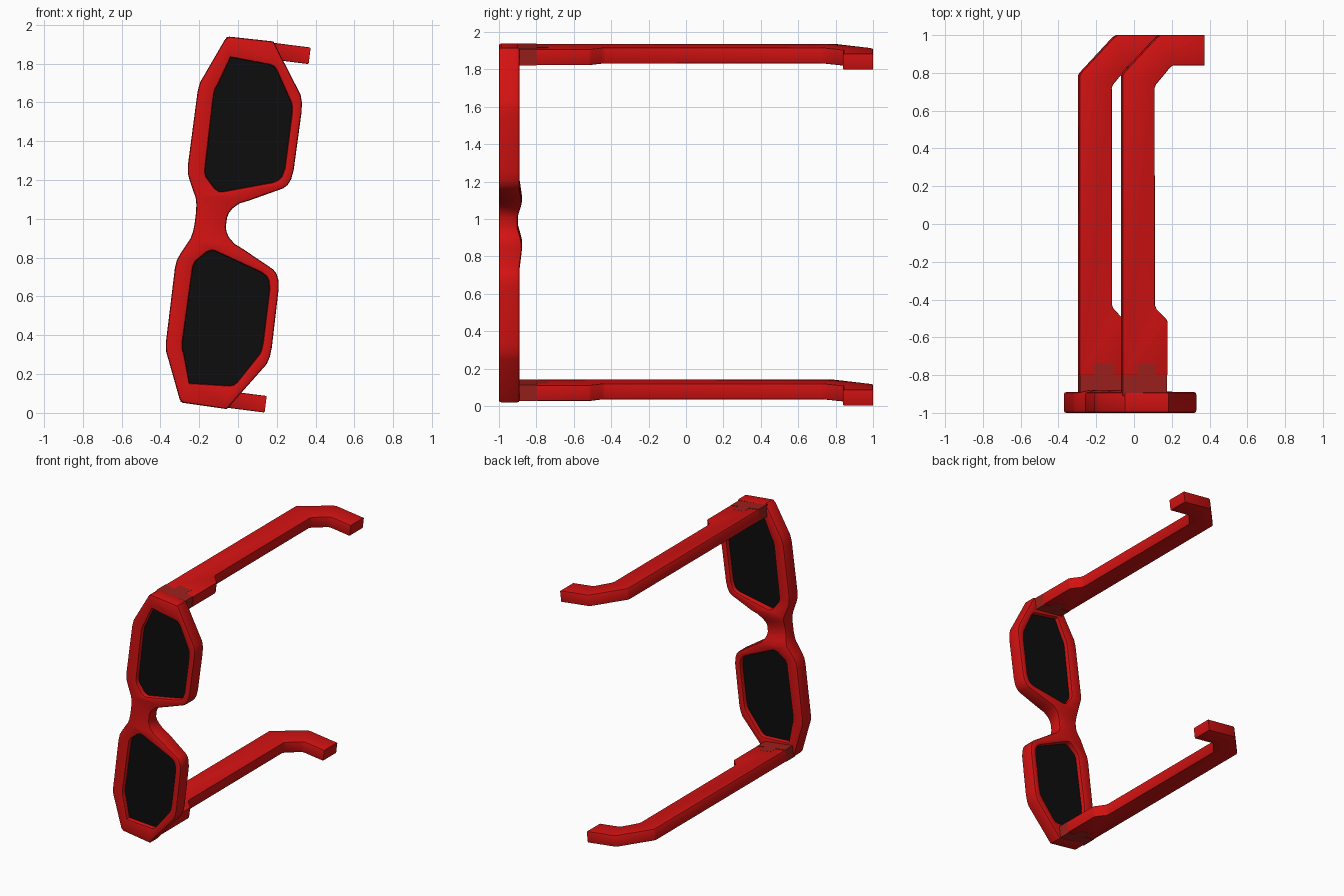
import bpy, bmesh
from math import radians, cos, pi
from mathutils import Matrix, Vector

if "Cube" in bpy.data.objects:
    bpy.data.objects.remove(bpy.data.objects["Cube"])

# Local frame: x = lens height direction, z = along the glasses; then tilted upright
TILT = Matrix.Translation((-0.136, 0, 0.992)) @ Matrix.Rotation(radians(7.2), 4, 'Y')
UPRIGHT = Matrix.Rotation(radians(90), 4, 'X')


def material(name, rgb):
    m = bpy.data.materials.new(name)
    m.diffuse_color = (*rgb, 1)
    m.use_nodes = True
    m.node_tree.nodes["Principled BSDF"].inputs["Base Color"].default_value = m.diffuse_color
    return m


RED = material("red_plastic", (0.65, 0.006, 0.006))
DARK = material("hinge_red", (0.34, 0.015, 0.012))
BLACK = material("lens_black", (0.004, 0.004, 0.004))


def prism(name, loops, half, bevel, matrix, mat, reshape=None):
    """Filled 2D outlines (inner ones become holes) extruded with rounded rims."""
    cu = bpy.data.curves.new(name, 'CURVE')
    cu.dimensions, cu.fill_mode = '2D', 'BOTH'
    cu.extrude, cu.bevel_depth, cu.offset = half - bevel, bevel, -bevel
    cu.bevel_resolution = 1
    for pts in loops:
        sp = cu.splines.new('POLY')
        sp.points.add(len(pts) - 1)
        for p, (x, y) in zip(sp.points, pts):
            p.co = (x, y, 0, 1)
        sp.use_cyclic_u = True
    tmp = bpy.data.objects.new(name + "_curve", cu)
    bpy.context.collection.objects.link(tmp)
    bpy.context.view_layer.update()
    me = bpy.data.meshes.new_from_object(tmp.evaluated_get(bpy.context.evaluated_depsgraph_get()))
    bpy.data.objects.remove(tmp)
    bm = bmesh.new()
    bm.from_mesh(me)
    bmesh.ops.remove_doubles(bm, verts=bm.verts, dist=1e-5)
    bm.transform(matrix)
    if reshape:
        for v in bm.verts:
            reshape(v.co)
    bm.transform(TILT)
    bmesh.ops.recalc_face_normals(bm, faces=bm.faces)
    bm.to_mesh(me)
    bm.free()
    me.materials.clear()
    me.materials.append(mat)
    ob = bpy.data.objects.new(name, me)
    bpy.context.collection.objects.link(ob)
    bpy.ops.object.select_all(action='DESELECT')
    ob.select_set(True)
    bpy.context.view_layer.objects.active = ob
    bpy.ops.object.shade_smooth_by_angle(angle=radians(30))
    return ob


def flip(pts):
    return [(x, -z) for x, z in reversed(pts)]


# Frame outline: upper half from bridge right side round to bridge left side
half_rim = [(.077, .025), (.084, .05), (.1, .076), (.132, .105), (.181, .127),
            (.345, .21), (.366, .23), (.38, .262), (.387, .309), (.39, .61),
            (.386, .66), (.374, .70), (.2, .955), (-.03, .951), (-.048, .935),
            (-.132, .737), (-.148, .70), (-.155, .65), (-.157, .266),
            (-.152, .225), (-.138, .19), (-.096, .105), (-.088, .07), (-.085, .03)]
lens_pts = [(-.008, .846), (.2, .833), (.22, .826), (.236, .809), (.33, .655),
            (.338, .63), (.341, .589), (.34, .313), (.33, .27), (.315, .25),
            (.287, .234), (.038, .155), (.018, .154), (-.005, .166), (-.056, .22),
            (-.065, .245), (-.066, .277), (-.07, .64), (-.066, .675), (-.053, .705)]


# Nose bridge: back surface dips in the middle and swells at the nose pads
def nose(co):
    if co.y > -0.91 and abs(co.z) < 0.19:
        co.y -= 0.013 * cos(pi * co.z / 0.126)


prism("front_frame", [half_rim + flip(half_rim), lens_pts, flip(lens_pts)],
      0.055, 0.012, Matrix.Translation((0, -0.945, 0)) @ UPRIGHT, RED, nose)

# Lenses, slightly larger than their openings
mid = Vector((.14, .5))
big = [tuple(mid + (Vector(p) - mid) * 1.03) for p in lens_pts]
for label, pts in (("upper", big), ("lower", flip(big))):
    prism(label + "_lens", [pts], 0.022, 0,
          Matrix.Translation((0, -0.945, 0)) @ UPRIGHT, BLACK)

# Temple arms with hooked tips, and hinges with interlocking tabs
arm = [(-.043, -.8), (.198, -.8), (.198, -.52), (.192, -.505), (.138, -.45),
       (.13, -.43), (.128, .72), (.135, .738), (.212, .83), (.228, .84),
       (.395, .84), (.395, 1), (.16, 1), (.142, .99), (-.036, .80), (-.043, .785)]
hinge = [(-.042, -.91), (.194, -.91), (.194, -.799), (.134, -.799),
         (.134, -.735), (.036, -.735), (.036, -.799), (-.042, -.799)]
for label, s in (("upper", 1), ("lower", -1)):
    place = Matrix.Translation((0, 0, s * 0.905))
    prism(label + "_arm", [arm], 0.043, 0.006, place, RED)
    prism(label + "_hinge", [hinge], 0.0438, 0, place, DARK)
